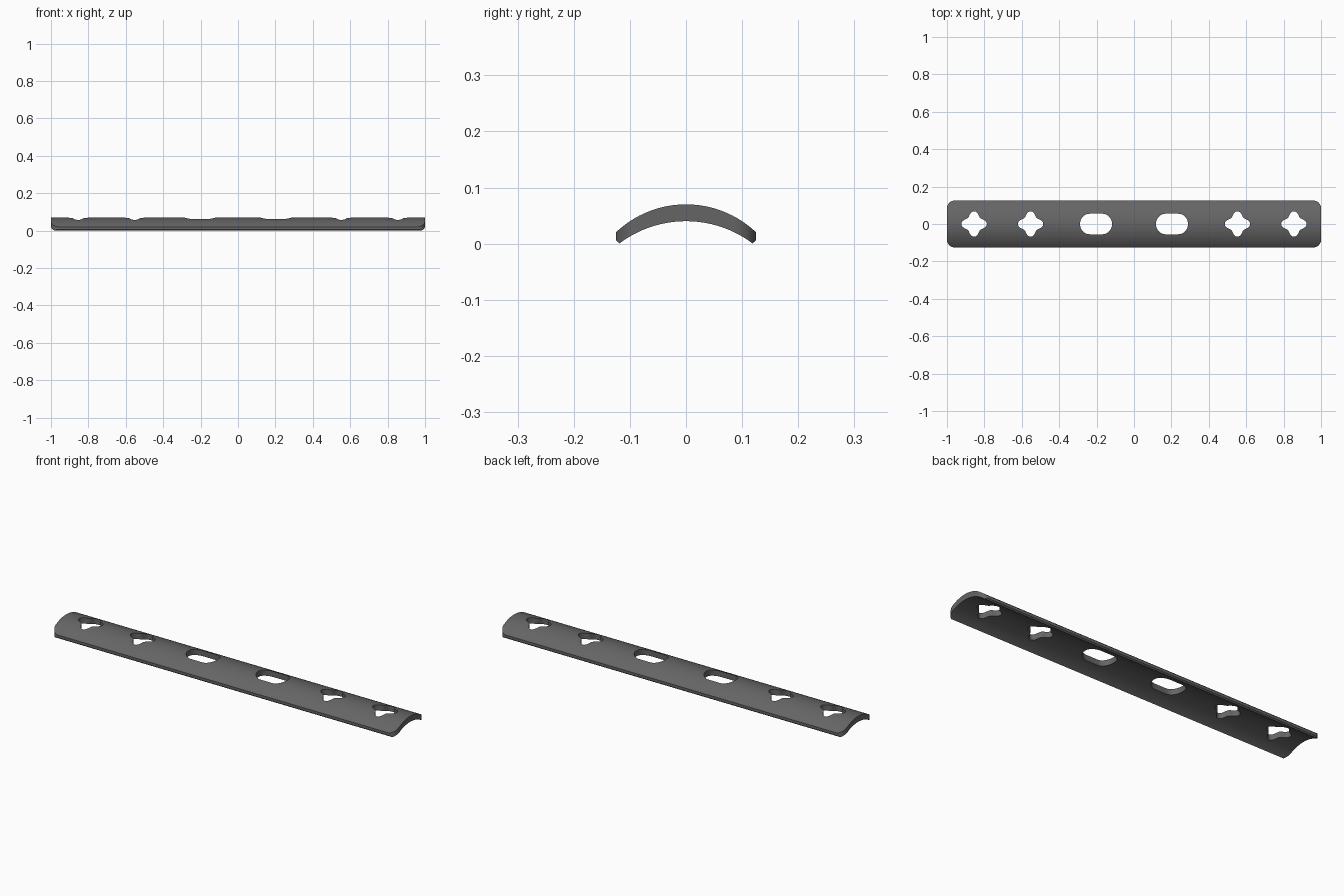
import bpy, bmesh, math

if "Cube" in bpy.data.objects:
    bpy.data.objects.remove(bpy.data.objects["Cube"])

grey = bpy.data.materials.new("dark grey metal")
grey.diffuse_color = (0.13, 0.13, 0.13, 1)
grey.use_nodes = True
grey.node_tree.nodes["Principled BSDF"].inputs["Base Color"].default_value = grey.diffuse_color


def prism(name, outline, to_world, lo, hi):
    """Extrude a closed 2D outline between two depths."""
    bm = bmesh.new()
    ends = [[bm.verts.new(to_world(a, b, d)) for a, b in outline] for d in (lo, hi)]
    n = len(outline)
    for ring in ends:
        bm.faces.new(ring)
    for i in range(n):
        j = (i + 1) % n
        bm.faces.new((ends[0][i], ends[0][j], ends[1][j], ends[1][i]))
    bmesh.ops.recalc_face_normals(bm, faces=bm.faces[:])
    mesh = bpy.data.meshes.new(name)
    bm.to_mesh(mesh)
    bm.free()
    ob = bpy.data.objects.new(name, mesh)
    mesh.materials.append(grey)
    bpy.context.collection.objects.link(ob)
    return ob


def rounded_rect(cx, hx, hy, r, steps=12):
    pts = []
    for k, (sx, sy) in enumerate(((1, 1), (-1, 1), (-1, -1), (1, -1))):
        for i in range(steps + 1):
            t = (k + i / steps) * math.pi / 2
            pts.append((cx + sx * (hx - r) + r * math.cos(t),
                        sy * (hy - r) + r * math.sin(t)))
    return pts


def quatrefoil(cx, steps=64):
    pts = []
    for i in range(steps):
        t = 2 * math.pi * i / steps
        r = 0.057 + 0.011 * math.cos(4 * t)
        pts.append((cx + r * math.cos(t), r * math.sin(t)))
    return pts


def arc(half, top, drop, steps=32):
    """Circular arch over y from -half to half."""
    r = (half ** 2 + drop ** 2) / (2 * drop)
    a = math.asin(half / r)
    return [(r * math.sin(a * (2 * i / steps - 1)),
             top - r + r * math.cos(a * (2 * i / steps - 1))) for i in range(steps + 1)]


def combine(target, cutter, operation):
    mod = target.modifiers.new("cut", 'BOOLEAN')
    mod.operation, mod.solver, mod.object = operation, 'EXACT', cutter
    bpy.context.view_layer.objects.active = target
    bpy.ops.object.modifier_apply(modifier=mod.name)
    bpy.data.objects.remove(cutter)


# Arched plate, with blunt long edges
section = (arc(0.125, 0.07, 0.05) + [(0.125, 0.006), (0.118, 0.0)]
           + arc(0.115, 0.04, 0.037)[::-1] + [(-0.118, 0.0), (-0.125, 0.006)])
plate = prism("arched_plate", section, lambda y, z, x: (x, y, z), -1.01, 1.01)

# Rounded plan corners
flat = lambda x, y, z: (x, y, z)
combine(plate, prism("plan_cutter", rounded_rect(0, 1, 0.1249, 0.04), flat, -0.1, 0.2), 'INTERSECT')

# Two slots and four clover holes
for side in (-1, 1):
    holes = [rounded_rect(side * 0.203, 0.085, 0.055, 0.052),
             quatrefoil(side * 0.553), quatrefoil(side * 0.855)]
    for outline in holes:
        combine(plate, prism("hole_cutter", outline, flat, -0.1, 0.2), 'DIFFERENCE')

bpy.ops.object.select_all(action='DESELECT')
plate.select_set(True)
bpy.context.view_layer.objects.active = plate
bpy.ops.object.shade_smooth_by_angle(angle=math.radians(35))
